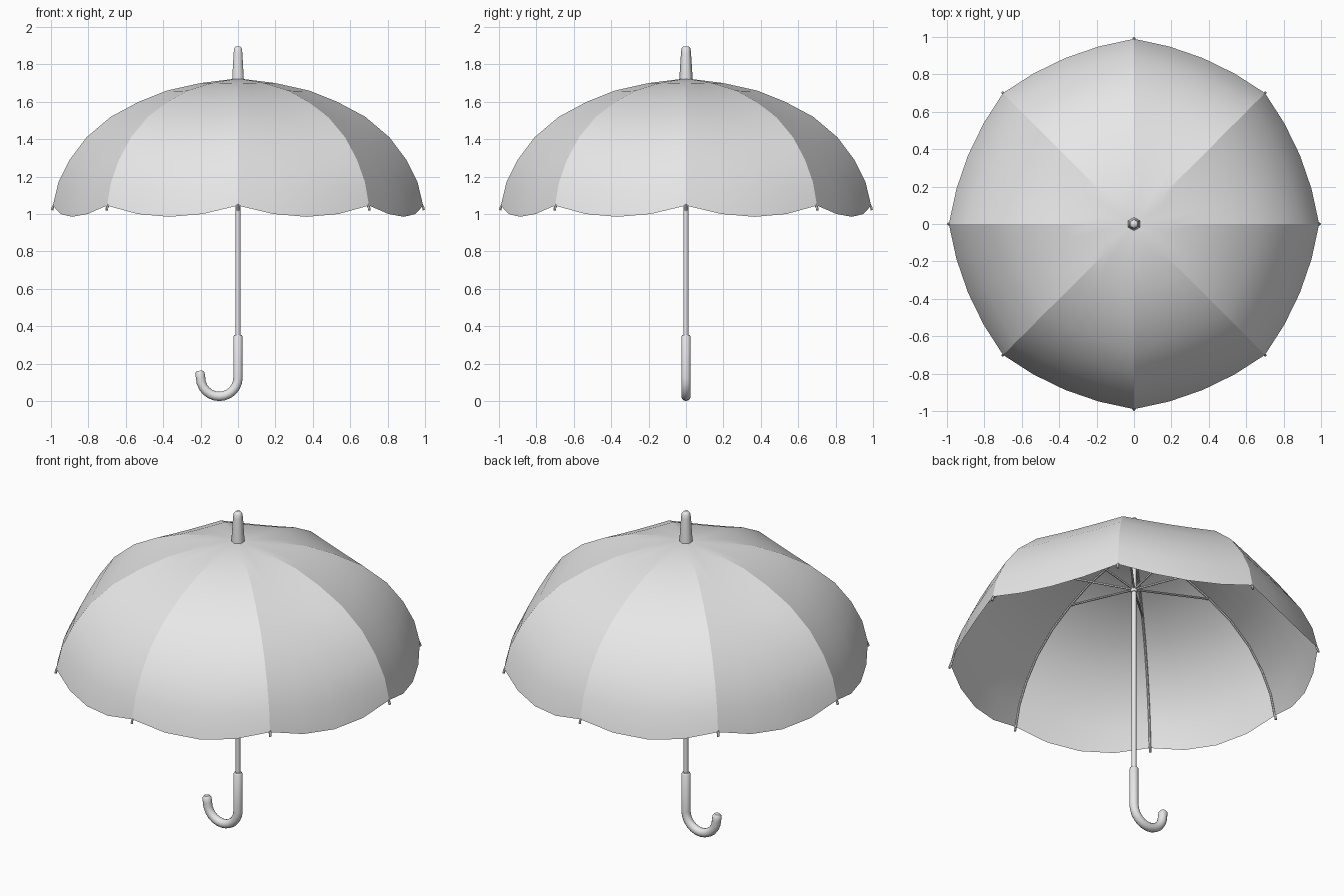
import bpy, bmesh
from math import cos, sin, pi

if "Cube" in bpy.data.objects:
    bpy.data.objects.remove(bpy.data.objects["Cube"])

grey = bpy.data.materials.new("light_grey")
grey.use_nodes = True
GREY = (0.8, 0.8, 0.8, 1)
grey.diffuse_color = GREY
grey.node_tree.nodes["Principled BSDF"].inputs["Base Color"].default_value = GREY

PANELS, SPLIT = 8, 4
# Rib outline from crown to rim: radius, height
RIB = [(0, 1.725), (0.2, 1.70), (0.38, 1.66), (0.53, 1.60), (0.68, 1.52),
       (0.81, 1.41), (0.90, 1.29), (0.96, 1.17), (0.99, 1.045)]


def tube(name, path, radius, sides=8, scales=None):
    """Round bar along a path, with an optional radius scale at each point."""
    curve = bpy.data.curves.new(name, 'CURVE')
    curve.dimensions = '3D'
    curve.bevel_depth = radius
    curve.bevel_resolution = max(0, sides // 2 - 2)
    curve.use_fill_caps = True
    line = curve.splines.new('POLY')
    line.points.add(len(path) - 1)
    for i, p in enumerate(path):
        line.points[i].co = (*p, 1)
        line.points[i].radius = scales[i] if scales else 1
    temp = bpy.data.objects.new(name + "_path", curve)
    bpy.context.collection.objects.link(temp)
    bpy.context.view_layer.update()
    mesh = bpy.data.meshes.new_from_object(
        temp.evaluated_get(bpy.context.evaluated_depsgraph_get()))
    bpy.data.objects.remove(temp)
    return add_object(name, mesh)


def add_object(name, mesh, sharp=50):
    mesh.name = name
    mesh.materials.clear()
    mesh.materials.append(grey)
    obj = bpy.data.objects.new(name, mesh)
    bpy.context.collection.objects.link(obj)
    if sharp:
        bpy.ops.object.select_all(action='DESELECT')
        obj.select_set(True)
        bpy.context.view_layer.objects.active = obj
        bpy.ops.object.shade_smooth_by_angle(angle=sharp * pi / 180)
    return obj


def lathe(name, profile, sides, turn=0.0):
    """Closed solid turned around the z axis."""
    bm = bmesh.new()
    rings = [[bm.verts.new((r * cos(turn + 2 * pi * k / sides),
                            r * sin(turn + 2 * pi * k / sides), z))
              for k in range(sides)] for r, z in profile]
    for low, high in zip(rings, rings[1:]):
        for k in range(sides):
            n = (k + 1) % sides
            bm.faces.new((low[k], low[n], high[n], high[k]))
    bm.faces.new(rings[0][::-1])
    bm.faces.new(rings[-1])
    mesh = bpy.data.meshes.new(name)
    bm.to_mesh(mesh)
    bm.free()
    return add_object(name, mesh, 65)


# Canopy: panels stretched between ribs, bulging and scalloped toward the rim
bm = bmesh.new()
crown = bm.verts.new((0, 0, RIB[0][1]))
count = PANELS * SPLIT
rings = []
for j, (r, z) in enumerate(RIB[1:], 1):
    t = j / (len(RIB) - 1)
    ring = []
    for k in range(count):
        s = (k % SPLIT) / SPLIT
        belly = 4 * s * (1 - s)
        half = pi / PANELS
        chord = cos(half) / cos((2 * s - 1) * half)
        rr = r * chord * (1 + 0.05 * t * belly)
        a = 2 * pi * k / count
        ring.append(bm.verts.new((rr * cos(a), rr * sin(a), z - 0.06 * t * t * belly)))
    rings.append(ring)
for k in range(count):
    n = (k + 1) % count
    bm.faces.new((crown, rings[0][k], rings[0][n]))
    for inner, outer in zip(rings, rings[1:]):
        bm.faces.new((inner[k], outer[k], outer[n], inner[n]))
for f in bm.faces:
    f.smooth = True
# Seams along the ribs stay crisp
for inner, outer in zip(rings, rings[1:]):
    for k in range(0, count, SPLIT):
        bm.edges.get((inner[k], outer[k])).smooth = False
mesh = bpy.data.meshes.new("canopy")
bm.to_mesh(mesh)
bm.free()
add_object("canopy", mesh, None)

# Ribs, rib tips and stretchers
for i in range(PANELS):
    a = 2 * pi * i / PANELS

    def around(points):
        return [(r * cos(a), r * sin(a), z) for r, z in points]

    tube(f"rib_{i}", around([(r - 0.005 * r, z - 0.007) for r, z in RIB]), 0.006, 6)
    tube(f"rib_tip_{i}", around([(0.983, 1.05), (0.99, 1.035), (0.993, 1.02)]), 0.007, 6)
    tube(f"stretcher_{i}", around([(0.012, 1.46), (0.52, 1.592)]), 0.006, 6)

# Shaft, sliding collar and top spike
lathe("shaft", [(0.013, 0.32), (0.013, 1.73)], 12)
lathe("collar", [(0.018, 1.44), (0.018, 1.475)], 12)
lathe("top_spike", [(0.036, 1.715), (0.034, 1.75), (0.027, 1.86),
                    (0.024, 1.885), (0.016, 1.895)], 6, pi / 6)

# Hooked handle with rounded ends
hook = [(-0.1 + 0.1 * cos(pi * i / 12), 0, 0.125 - 0.1 * sin(pi * i / 12)) for i in range(13)]
path = [(0, 0, 0.354), (0, 0, 0.345)] + hook + [(-0.204, 0, 0.15), (-0.205, 0, 0.162)]
tube("handle", path, 0.025, 12, [0.75] + [1] * (len(path) - 2) + [0.6])
